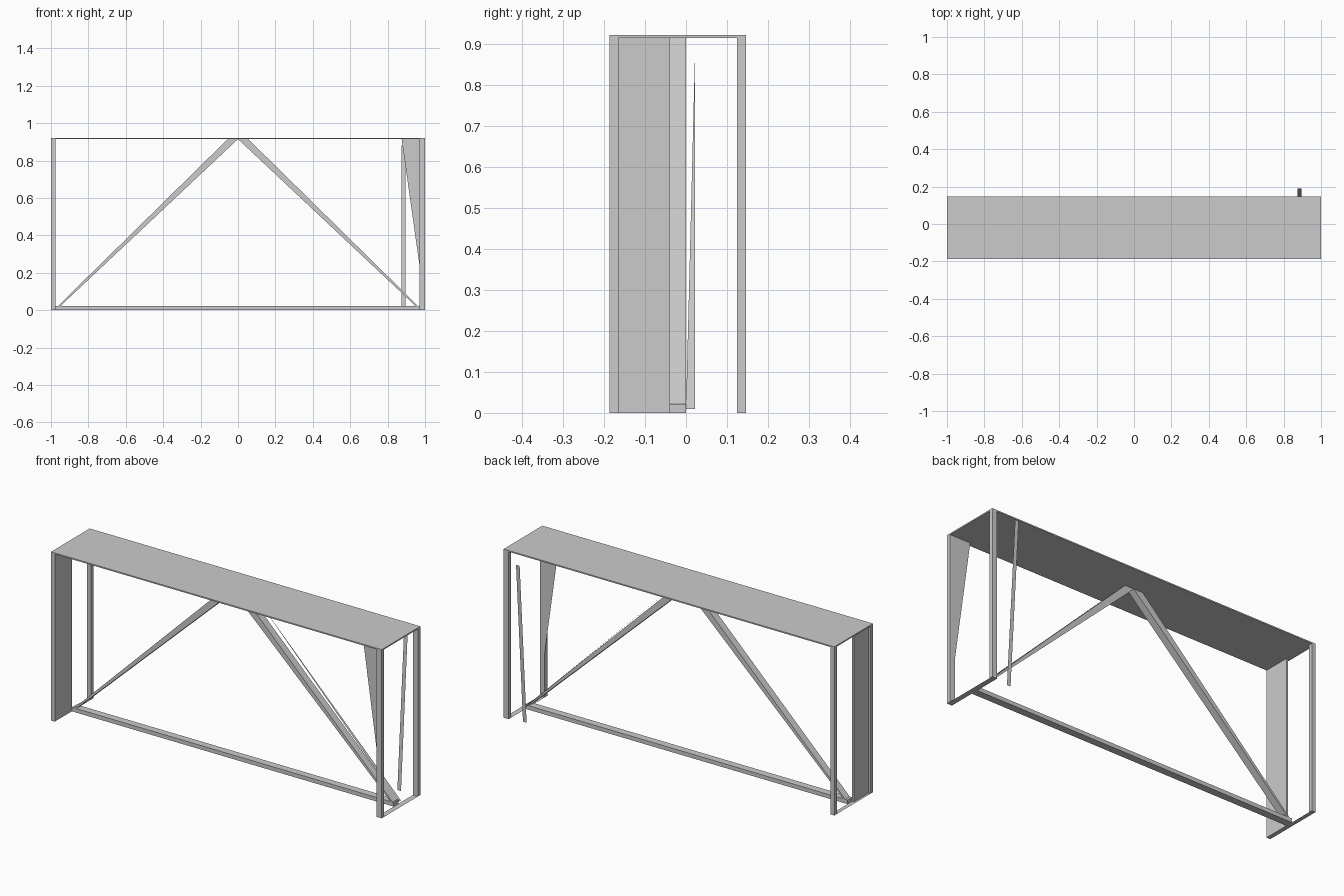
import bpy
import bmesh

old = bpy.data.objects.get("Cube")
if old:
    bpy.data.objects.remove(old, do_unlink=True)

# Single plain grey
grey = bpy.data.materials.new("light_grey")
grey.use_nodes = True
COLOR = (0.6, 0.6, 0.6, 1)
grey.diffuse_color = COLOR
grey.node_tree.nodes["Principled BSDF"].inputs["Base Color"].default_value = COLOR

FRONT, BACK, TOP, UNDER = -0.187, 0.147, 0.922, 0.915
LEG = 0.022
BAR_FRONT, BAR_BACK = -0.04, 0.0


def finish(name, bm):
    mesh = bpy.data.meshes.new(name)
    bm.to_mesh(mesh)
    bm.free()
    mesh.materials.append(grey)
    obj = bpy.data.objects.new(name, mesh)
    bpy.context.collection.objects.link(obj)
    return obj


def sheet(name, points):
    """Single flat face."""
    bm = bmesh.new()
    bm.faces.new([bm.verts.new(p) for p in points])
    return finish(name, bm)


def prism(name, profile, y0, y1):
    """Outline in x and z, extruded along y."""
    bm = bmesh.new()
    face = bm.faces.new([bm.verts.new((x, y0, z)) for x, z in profile])
    grown = bmesh.ops.extrude_face_region(bm, geom=[face])["geom"]
    moved = [v for v in grown if isinstance(v, bmesh.types.BMVert)]
    bmesh.ops.translate(bm, verts=moved, vec=(0, y1 - y0, 0))
    bmesh.ops.recalc_face_normals(bm, faces=bm.faces)
    return finish(name, bm)


def box(name, x0, x1, y0, y1, z0, z1):
    return prism(name, [(x0, z0), (x1, z0), (x1, z1), (x0, z1)], y0, y1)


# Table top
box("table_top", -1, 1, FRONT, BACK, UNDER, TOP)

# End frames: two legs and a flat foot rail each
for side, x0, x1 in (("right", -1, -0.977), ("left", 0.97, 1)):
    box(side + "_front_leg", x0, x1, FRONT, FRONT + LEG, 0, UNDER)
    box(side + "_back_leg", x0, x1, BACK - LEG, BACK, 0, UNDER)
    sheet(side + "_foot_rail", [(x0, FRONT, 0), (x0, BACK, 0), (x1, BACK, 0), (x1, FRONT, 0)])

# Long floor beam
box("floor_beam", -0.977, 0.97, BAR_FRONT, BAR_BACK, 0, LEG)

# Tapered diagonal braces meeting under the top
for side, s in (("right", -1), ("left", 1)):
    outline = [(s * 0.965, 0.02), (s * 0.055, UNDER), (0, UNDER), (s * 0.952, 0.02)]
    prism(side + "_brace", outline, BAR_FRONT, BAR_BACK)

# Upright panel inside one end frame
box("end_panel", -0.988, -0.977, FRONT + LEG, BAR_FRONT, 0, UNDER)

# Tapered gusset behind the opposite front leg
GUSSET_Y = FRONT + LEG
sheet("gusset", [(0.875, GUSSET_Y, UNDER), (1, GUSSET_Y, 0.03), (1, GUSSET_Y, UNDER)])

# Leaning flat slat at the back
sheet("leaning_slat", [(0.873, 0.13, 0), (0.895, 0.13, 0), (0.895, 0.19, 0.88), (0.873, 0.19, 0.88)])

# Thin sliver running along the brace
sheet("brace_sliver", [(0.97, 0, 0.01), (0.97, LEG, 0.01), (0.1, LEG, 0.88)])
